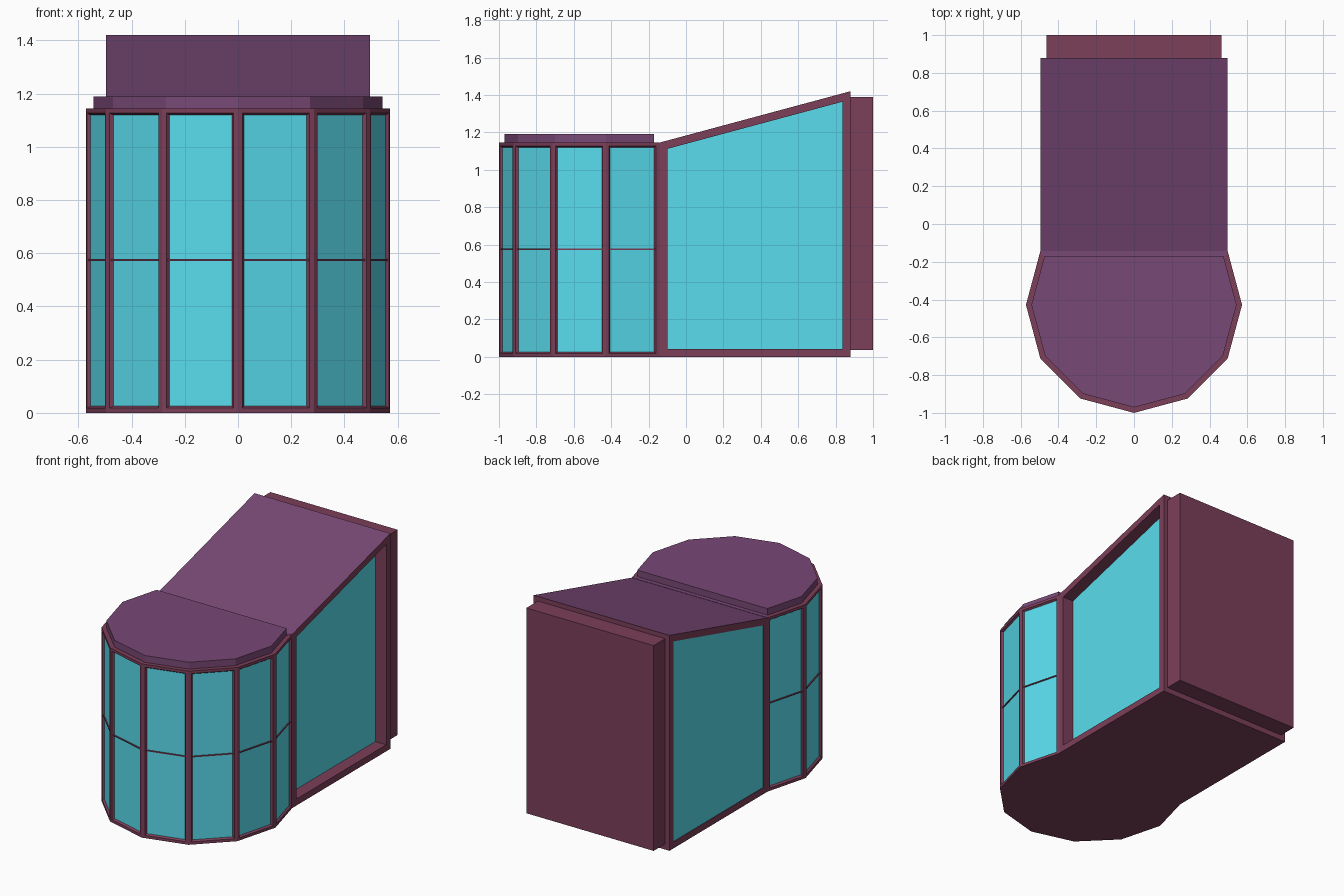
import bpy, bmesh
from math import radians, sin, cos, pi
from mathutils import Vector

if "Cube" in bpy.data.objects:
    bpy.data.objects.remove(bpy.data.objects["Cube"])

CY, R, TOP = -0.428, 0.572, 1.145


def material(name, rgb):
    m = bpy.data.materials.new(name)
    m.diffuse_color = (*rgb, 1)
    m.use_nodes = True
    m.node_tree.nodes["Principled BSDF"].inputs["Base Color"].default_value = m.diffuse_color
    return m


FRAME = material("frame_maroon", (0.20, 0.05, 0.10))
ROOF = material("roof_purple", (0.19, 0.065, 0.18))
GLASS = material("glass_cyan", (0.10, 0.72, 0.85))


def finish(bm, name, mats):
    me = bpy.data.meshes.new(name)
    bm.to_mesh(me)
    bm.free()
    for m in mats:
        me.materials.append(m)
    ob = bpy.data.objects.new(name, me)
    bpy.context.collection.objects.link(ob)
    return ob


def prism(outline, z0, tops):
    """Closed wall ring; returns bmesh, bottom verts, top verts, side faces."""
    bm = bmesh.new()
    lo = [bm.verts.new((x, y, z0)) for x, y in outline]
    hi = [bm.verts.new((x, y, z)) for (x, y), z in zip(outline, tops)]
    n = len(outline)
    sides = [bm.faces.new((lo[i], lo[(i + 1) % n], hi[(i + 1) % n], hi[i])) for i in range(n)]
    bm.faces.new(lo[::-1])
    return bm, lo, hi, sides


def arc(r, a0, a1):
    return [(r * cos(radians(a)), CY + r * sin(radians(a))) for a in range(a0, a1 + 1, 30)]


# Body: eight-sided bow front running into a box with a sloping roof
bow = arc(R, -210, 30)
w = bow[-1][0]
outline = bow + [(w, 0.88), (-w, 0.88)]
bm, lo, hi, sides = prism(outline, 0, [TOP] * 9 + [1.42] * 2)
for f in (bm.faces.new(hi[:9]), bm.faces.new((hi[0], hi[8], hi[9], hi[10]))):
    f.material_index = 1
bm.normal_update()


def window(faces, margin, reveal, depth):
    bmesh.ops.inset_individual(bm, faces=faces, thickness=margin, use_even_offset=True)
    bmesh.ops.inset_individual(bm, faces=faces, thickness=reveal, depth=-depth, use_even_offset=True)
    for f in faces:
        f.material_index = 2


# Bow panes, deep right window, nearly flush left window
window(sides[:8], 0.018, 0.008, 0.012)
window([sides[8]], 0.043, 0.0, 0.08)
window([sides[10]], 0.043, 0.0, 0.004)
# Maroon rim on the flat top, around the cap
rim = [f for f in bm.faces if f.material_index == 1 and f.normal.z > 0.999]
rim[0].material_index = 0
finish(bm, "bay_body", [FRAME, ROOF, GLASS])

# Purple roof cap over the bow
r = 0.543
x_end = r - (-0.17 - CY) * (1 - cos(pi / 6)) / 0.5
cap = [(-x_end, -0.17)] + arc(r, -180, 0) + [(x_end, -0.17)]
bm, lo, hi, _ = prism(cap, TOP - 0.002, [1.19] * len(cap))
bm.faces.new(hi)
finish(bm, "roof_cap", [ROOF])

# Purple strip behind the cap
strip = [(-x_end - 0.006, -0.172), (x_end + 0.006, -0.172), (w, bow[-1][1]), (-w, bow[-1][1])]
bm, lo, hi, _ = prism(strip, TOP - 0.004, [TOP + 0.002] * 4)
bm.faces.new(hi)
finish(bm, "roof_strip", [ROOF])

# Thin horizontal glazing bars, one per bow pane
bm = bmesh.new()
for (x0, y0), (x1, y1) in zip(bow, bow[1:]):
    a, b = Vector((x0, y0, 0.575)), Vector((x1, y1, 0.575))
    along = (b - a).normalized()
    out = Vector((along.y, -along.x, 0))
    mid = (a + b) / 2 - out * 0.010
    L = (b - a).length / 2 - 0.02
    vs = bmesh.ops.create_cube(bm, size=2)["verts"]
    for v in vs:
        c = v.co.copy()
        v.co = mid + along * c.x * L + out * c.y * 0.005 + Vector((0, 0, c.z * 0.0035))
bmesh.ops.recalc_face_normals(bm, faces=bm.faces)
finish(bm, "glazing_bars", [FRAME])

# Back panel
bp = [(-0.464, 0.878), (0.464, 0.878), (0.464, 1.0), (-0.464, 1.0)]
bm, lo, hi, _ = prism(bp, 0.037, [1.39] * 4)
bm.faces.new(hi)
finish(bm, "back_panel", [FRAME])
